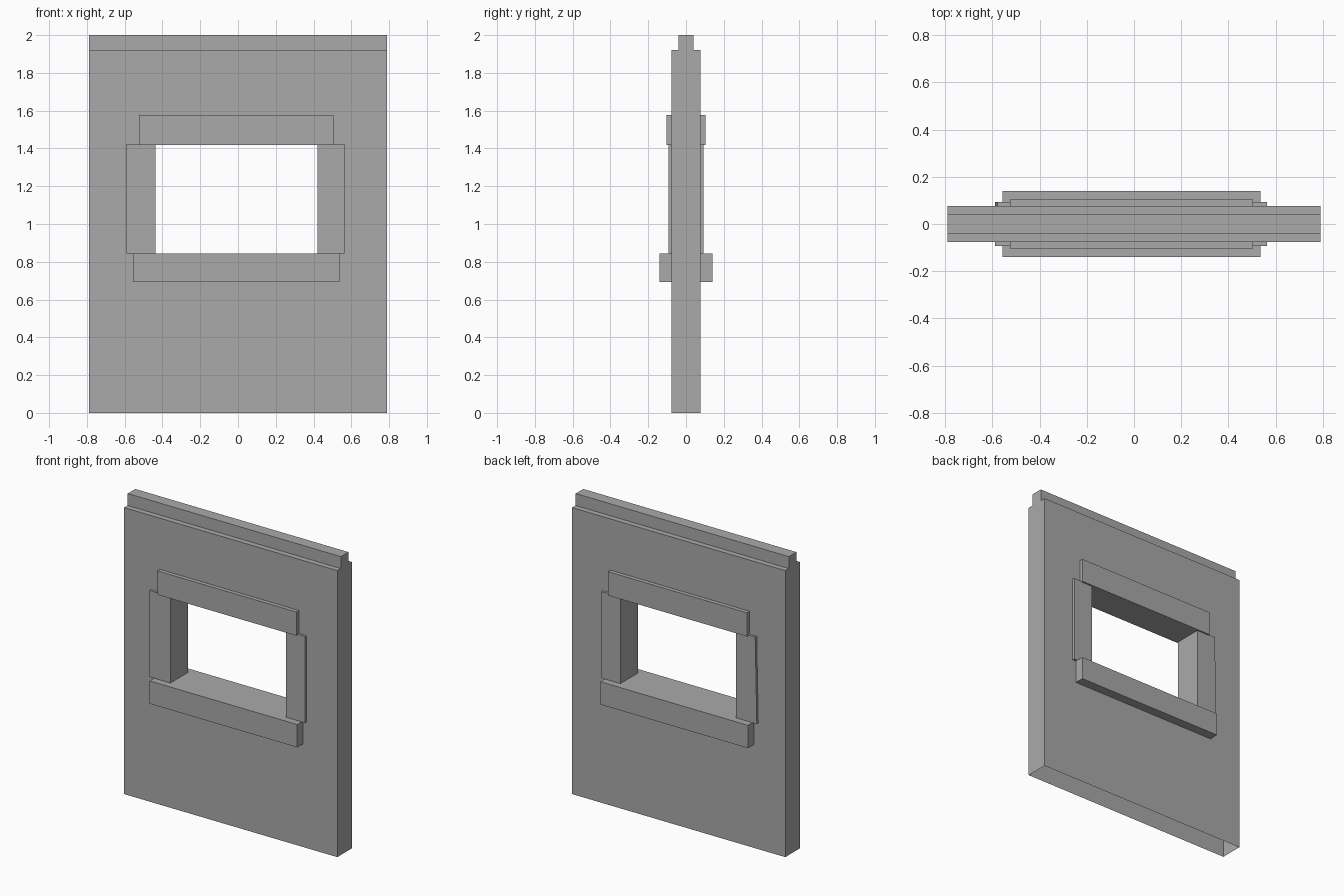
import bpy
import bmesh

cube = bpy.data.objects.get("Cube")
if cube:
    bpy.data.objects.remove(cube)

grey = bpy.data.materials.new("plain grey")
grey.use_nodes = True
colour = (0.4, 0.4, 0.4, 1)
grey.diffuse_color = colour
grey.node_tree.nodes["Principled BSDF"].inputs["Base Color"].default_value = colour


def finish(name, bm):
    """Turn a bmesh into a named grey object."""
    bmesh.ops.remove_doubles(bm, verts=bm.verts, dist=0.0001)
    bmesh.ops.recalc_face_normals(bm, faces=bm.faces)
    mesh = bpy.data.meshes.new(name)
    bm.to_mesh(mesh)
    bm.free()
    mesh.materials.append(grey)
    obj = bpy.data.objects.new(name, mesh)
    bpy.context.collection.objects.link(obj)
    return obj


def box(name, x0, x1, depth, z0, z1):
    """Block centred on the wall thickness, running right through it."""
    bm = bmesh.new()
    bmesh.ops.create_cube(bm, size=1)
    for v in bm.verts:
        v.co = (x1 if v.co.x > 0 else x0,
                depth if v.co.y > 0 else -depth,
                z1 if v.co.z > 0 else z0)
    return finish(name, bm)


# Wall panel: hollow, open underneath, with a tongue along the top
half, thick, tongue, ledge, top = 0.79, 0.077, 0.04, 1.92, 2.0
xs = (-half, -0.5, 0.48, half)
zs = (0, 0.77, 1.5, ledge)
bm = bmesh.new()


def quad(*points):
    bm.faces.new([bm.verts.new(p) for p in points])


for s in (-1, 1):
    y, t = s * thick, s * tongue
    # Broad face, with the window cell left out
    for i in range(3):
        for j in range(3):
            if (i, j) != (1, 1):
                a, b, c, d = xs[i], xs[i + 1], zs[j], zs[j + 1]
                quad((a, y, c), (b, y, c), (b, y, d), (a, y, d))
    # Ledge and tongue side
    for a, b in zip(xs, xs[1:]):
        quad((a, y, ledge), (b, y, ledge), (b, t, ledge), (a, t, ledge))
        quad((a, t, ledge), (b, t, ledge), (b, t, top), (a, t, top))
    # Panel end
    x = s * half
    for c, d in zip(zs, zs[1:]):
        ring = [(x, -thick, c), (x, thick, c), (x, thick, d), (x, -thick, d)]
        if d == ledge:
            ring[3:3] = [(x, tongue, d), (x, tongue, top),
                         (x, -tongue, top), (x, -tongue, d)]
        quad(*ring)
for a, b in zip(xs, xs[1:]):
    quad((a, -tongue, top), (b, -tongue, top), (b, tongue, top), (a, tongue, top))
finish("wall_panel", bm)

# Window surround
box("window_lintel", -0.525, 0.505, 0.104, 1.418, 1.577)
box("window_sill", -0.557, 0.537, 0.14, 0.692, 0.845)
box("left_jamb", 0.421, 0.563, 0.093, 0.845, 1.424)
right_jamb = box("right_jamb", -0.59, -0.436, 0.093, 0.845, 1.424)

# Slightly chipped upper outer corner at the back of the right jamb
for v in right_jamb.data.vertices:
    if v.co.x < -0.5 and v.co.y > 0 and v.co.z > 1:
        v.co.x += 0.012
